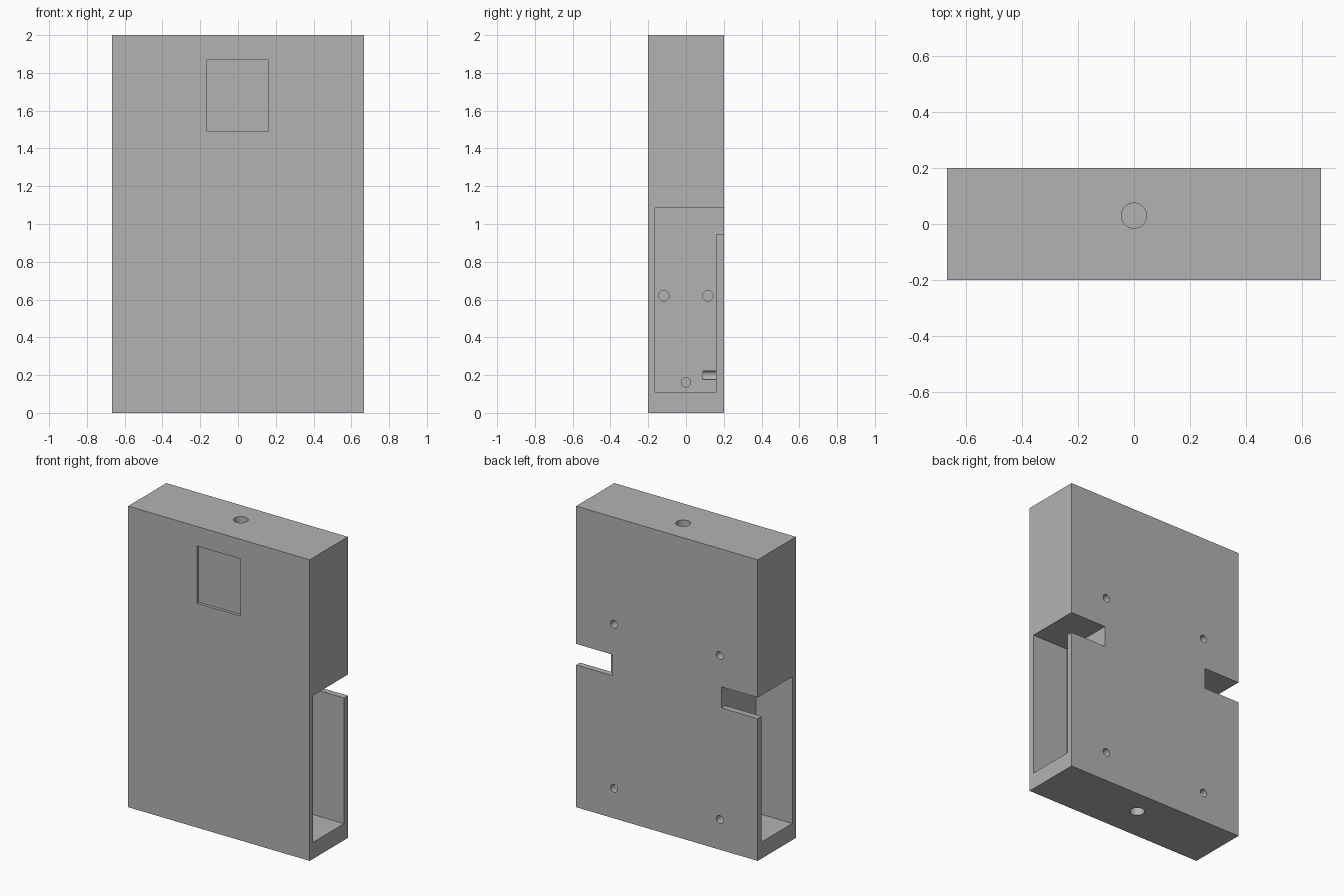
import bpy
from math import pi

if "Cube" in bpy.data.objects:
    bpy.data.objects.remove(bpy.data.objects["Cube"], do_unlink=True)

grey = bpy.data.materials.new("plain grey")
grey.use_nodes = True
grey.diffuse_color = (0.45, 0.45, 0.45, 1)
grey.node_tree.nodes["Principled BSDF"].inputs["Base Color"].default_value = grey.diffuse_color

HALF_X, HALF_Y, HEIGHT = 0.667, 0.2, 2.0
FLOOR_X = 0.4       # inner end of the side pockets
OUT = 0.1           # overshoot of cutters beyond the surface
DEPTH = 0.11        # screw hole depth


def box(name, lo, hi):
    centre = [(a + b) / 2 for a, b in zip(lo, hi)]
    bpy.ops.mesh.primitive_cube_add(size=1, location=centre)
    ob = bpy.context.object
    ob.name = name
    ob.scale = [b - a for a, b in zip(lo, hi)]
    bpy.ops.object.transform_apply(location=False, rotation=False, scale=True)
    return ob


def drill(name, centre, radius, length, axis):
    turn = {"x": (0, pi / 2, 0), "y": (pi / 2, 0, 0), "z": (0, 0, 0)}[axis]
    bpy.ops.mesh.primitive_cylinder_add(vertices=32, radius=radius, depth=length,
                                        location=centre, rotation=turn)
    ob = bpy.context.object
    ob.name = name
    return ob


# Solid block of the case
case = box("case_body", (-HALF_X, -HALF_Y, 0), (HALF_X, HALF_Y, HEIGHT))
case.data.materials.append(grey)
cutters = []

# Shallow window recess in the front
cutters.append(box("window_cutter", (-0.163, -HALF_Y - OUT, 1.49), (0.16, -HALF_Y + 0.02, 1.87)))

for side in (-1, 1):
    x0, x1 = sorted((side * FLOOR_X, side * (HALF_X + OUT)))
    # Side pocket, and the notch that opens its top to the back
    cutters.append(box("pocket_cutter", (x0, -0.163, 0.11), (x1, 0.16, 1.085)))
    cutters.append(box("notch_cutter", (x0, 0, 0.945), (x1, HALF_Y + OUT, 1.085)))
    # Screw holes in the pocket floor
    for y, z, r in ((-0.118, 0.62, 0.028), (0.115, 0.62, 0.028), (0, 0.162, 0.025)):
        cutters.append(drill("floor_hole_cutter", (side * FLOOR_X, y, z), r, 2 * DEPTH, "x"))
    # Screw holes in the back
    for z in (0.2, 1.29):
        cutters.append(drill("back_hole_cutter", (side * 0.388, HALF_Y, z), 0.026, 2 * DEPTH, "y"))

# Mounting holes in the top and bottom
for z in (0, HEIGHT):
    cutters.append(drill("mount_hole_cutter", (0, 0.03, z), 0.045, 0.36, "z"))

# Cut everything out of the block
bpy.ops.object.select_all(action="DESELECT")
case.select_set(True)
bpy.context.view_layer.objects.active = case
for cutter in cutters:
    cutter.hide_render = True
    mod = case.modifiers.new("cut", "BOOLEAN")
    mod.operation = "DIFFERENCE"
    mod.solver = "EXACT"
    mod.object = cutter
    bpy.ops.object.modifier_apply(modifier=mod.name)
for cutter in cutters:
    bpy.data.objects.remove(cutter, do_unlink=True)

bpy.ops.object.shade_smooth_by_angle(angle=pi / 6)
